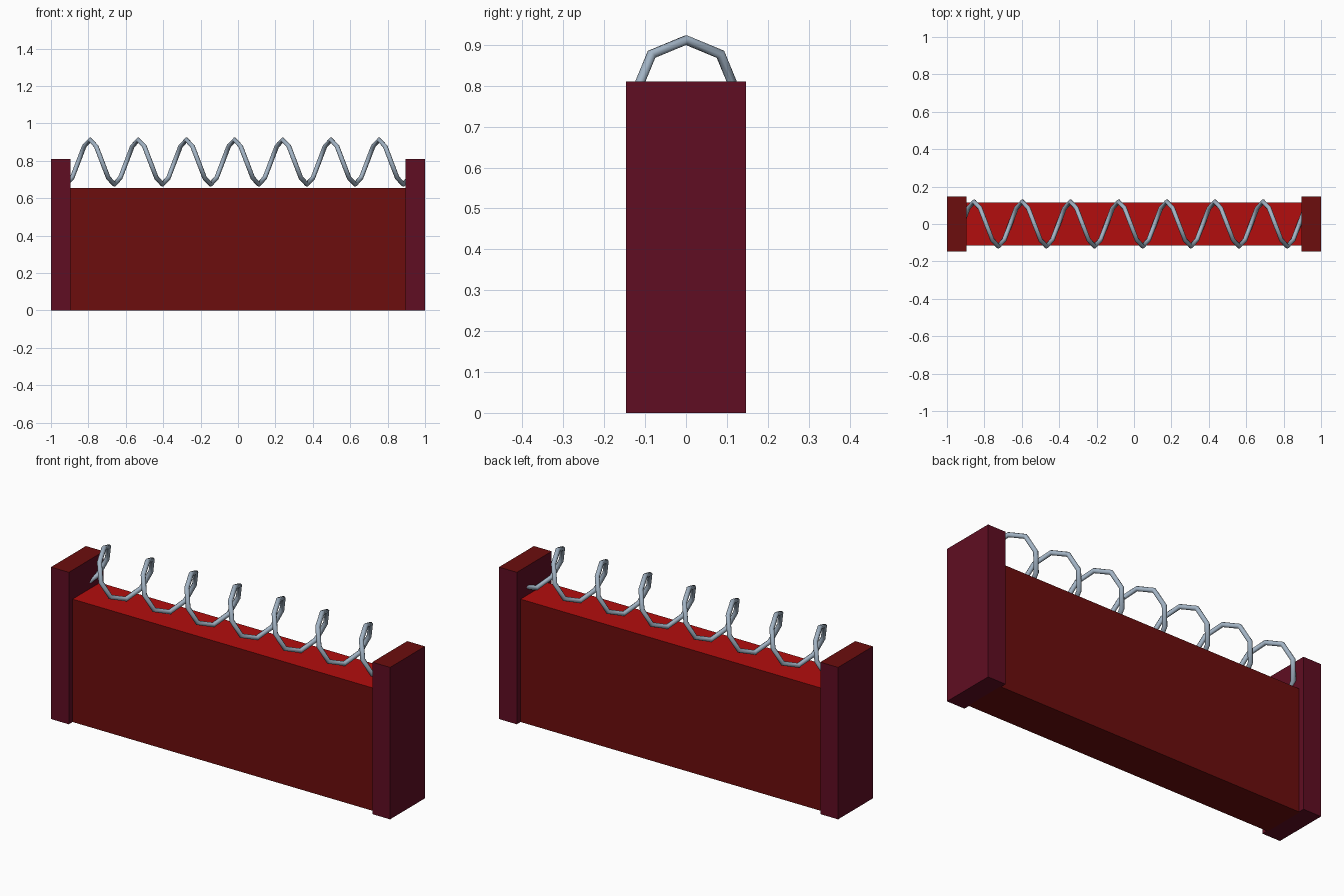
import bpy
import math

if "Cube" in bpy.data.objects:
    bpy.data.objects.remove(bpy.data.objects["Cube"])


def material(name, rgb):
    m = bpy.data.materials.new(name)
    m.diffuse_color = (*rgb, 1.0)
    m.use_nodes = True
    m.node_tree.nodes["Principled BSDF"].inputs["Base Color"].default_value = m.diffuse_color
    return m


bright_red = material("bright red", (0.45, 0.004, 0.004))
dark_red = material("dark red", (0.15, 0.004, 0.004))
maroon = material("maroon", (0.115, 0.004, 0.016))
steel = material("steel blue grey", (0.36, 0.45, 0.55))


def block(name, x0, x1, half_depth, height, side_mat, top_mat):
    """Box standing on the ground, with its own colour on the top face."""
    bpy.ops.mesh.primitive_cube_add(size=1, location=((x0 + x1) / 2, 0, height / 2))
    ob = bpy.context.object
    ob.name = name
    ob.scale = (x1 - x0, 2 * half_depth, height)
    bpy.ops.object.transform_apply(location=False, rotation=False, scale=True)
    ob.data.materials.append(side_mat)
    ob.data.materials.append(top_mat)
    for face in ob.data.polygons:
        face.material_index = 1 if face.normal.z > 0.5 else 0
    return ob


# Wall and its two end posts
block("wall", -0.9, 0.9, 0.115, 0.655, dark_red, bright_red)
block("left_post", -1.0, -0.895, 0.147, 0.81, maroon, dark_red)
block("right_post", 0.895, 1.0, 0.147, 0.81, maroon, dark_red)

# Coiled wire: eight straight segments per turn, ends buried in the posts
PITCH, RADIUS, CENTRE_Z, START_X = 0.2575, 0.119, 0.793, -0.919
COUNT = 7 * 8 + 2
curve = bpy.data.curves.new("wire_coil", "CURVE")
curve.dimensions = "3D"
curve.bevel_depth = 0.0125
curve.bevel_resolution = 2
curve.use_fill_caps = True
spline = curve.splines.new("POLY")
spline.points.add(COUNT - 1)
for i, p in enumerate(spline.points):
    a = -math.pi / 2 + i * math.pi / 4
    p.co = (START_X + PITCH * i / 8, RADIUS * math.cos(a), CENTRE_Z + RADIUS * math.sin(a), 1)
curve.materials.append(steel)
coil = bpy.data.objects.new("wire_coil", curve)
bpy.context.collection.objects.link(coil)
